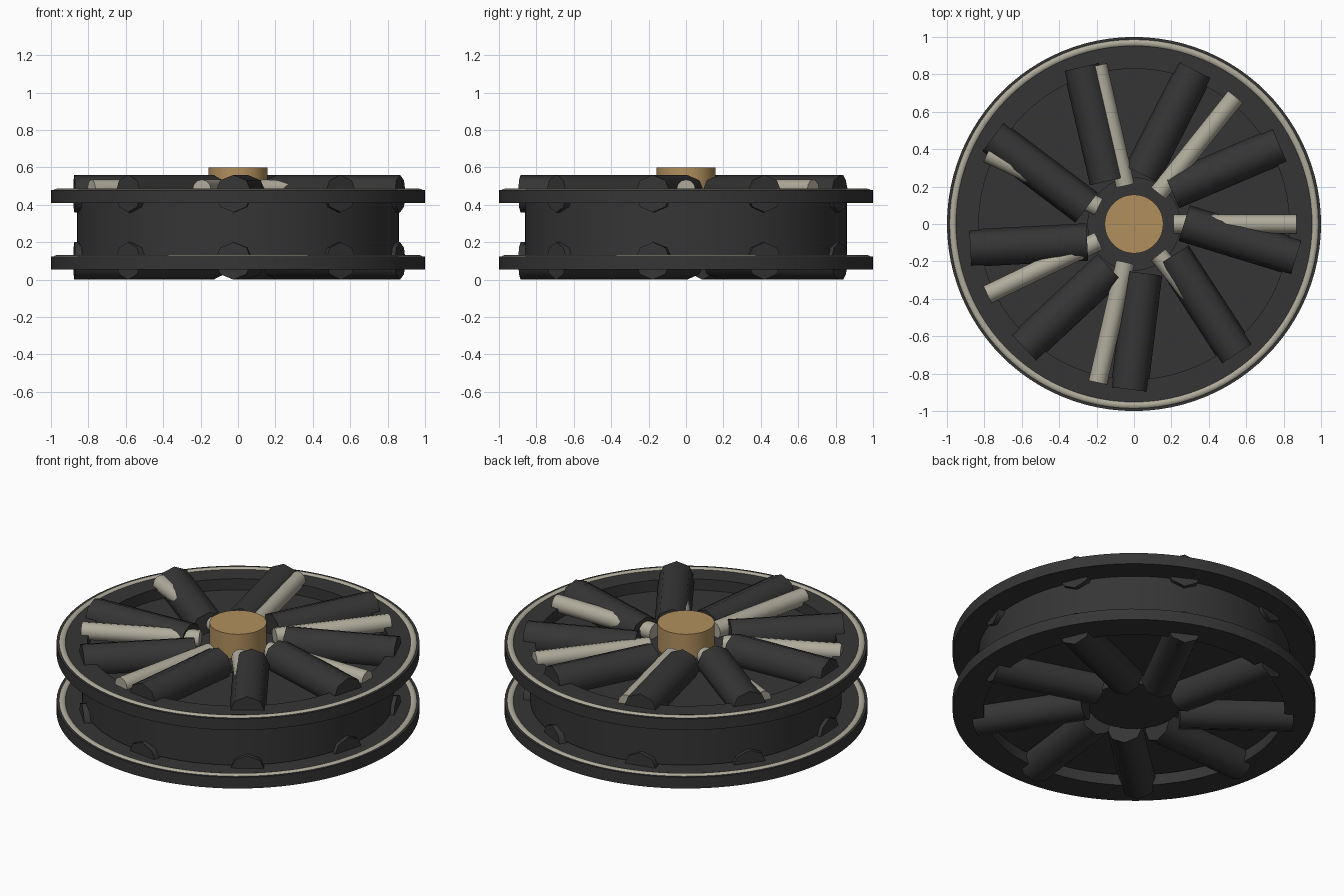
import bpy, bmesh, math
from mathutils import Matrix, Vector

cube = bpy.data.objects.get("Cube")
if cube:
    bpy.data.objects.remove(cube, do_unlink=True)


def material(name, color):
    m = bpy.data.materials.new(name)
    m.use_nodes = True
    m.diffuse_color = (*color, 1)
    m.node_tree.nodes["Principled BSDF"].inputs["Base Color"].default_value = (*color, 1)
    return m


DARK = material("charcoal", (0.036, 0.036, 0.036))
PALE = material("pale_stone", (0.43, 0.41, 0.33))
TAN = material("tan", (0.44, 0.28, 0.11))


def finish(name, bm, mat, angle=60):
    bmesh.ops.recalc_face_normals(bm, faces=bm.faces)
    mesh = bpy.data.meshes.new(name)
    bm.to_mesh(mesh)
    bm.free()
    mesh.materials.append(mat)
    ob = bpy.data.objects.new(name, mesh)
    bpy.context.collection.objects.link(ob)
    bpy.ops.object.select_all(action="DESELECT")
    ob.select_set(True)
    bpy.context.view_layer.objects.active = ob
    bpy.ops.object.shade_smooth_by_angle(angle=math.radians(angle))
    return ob


def cylinder(name, radius, z0, z1, mat, sides=64):
    bm = bmesh.new()
    bmesh.ops.create_cone(bm, cap_ends=True, segments=sides, radius1=radius, radius2=radius,
                          depth=z1 - z0, matrix=Matrix.Translation((0, 0, (z0 + z1) / 2)))
    return finish(name, bm, mat, 30)


def ring(name, profile, mat, steps=96):
    """Revolve a closed (radius, height) profile around the z axis."""
    bm = bmesh.new()
    loops = []
    for i in range(steps):
        a = 2 * math.pi * i / steps
        loops.append([bm.verts.new((r * math.cos(a), r * math.sin(a), z)) for r, z in profile])
    n = len(profile)
    for i in range(steps):
        a, b = loops[i], loops[(i + 1) % steps]
        for j in range(n):
            k = (j + 1) % n
            bm.faces.new((a[j], b[j], b[k], a[k]))
    return finish(name, bm, mat, 50)


def bars(name, count, start, radius, inner, outer, offset, z, sides, mat):
    """Rods lying flat around the hub, shifted sideways by the offset."""
    for i in range(count):
        bm = bmesh.new()
        turn = Matrix.Rotation(math.radians(start) + 2 * math.pi * i / count, 4, "Z")
        place = Matrix.Translation(Vector(((inner + outer) / 2, offset, z)))
        lay = Matrix.Rotation(math.pi / 2, 4, "Y")
        bmesh.ops.create_cone(bm, cap_ends=True, segments=sides, radius1=radius, radius2=radius,
                              depth=outer - inner, matrix=turn @ place @ lay)
        # vertex pointing up
        finish(f"{name}_{i + 1}", bm, mat)


# Core drum and hub
cylinder("drum", 0.86, 0.132, 0.41, DARK, 80)
cylinder("inner_hub", 0.25, 0.08, 0.45, DARK, 32)
cylinder("hub_cap", 0.157, 0.40, 0.60, TAN, 48)

# Open flanges with a pale bead on the upper edge, and skewed spokes
for side, base in (("lower", 0.055), ("upper", 0.41)):
    top = base + 0.068
    ring(f"{side}_flange", [(0.83, base), (1, base), (1, top), (0.83, top)], DARK)
    bead = [(0.969 + 0.017 * math.cos(t * math.pi / 4), top + 0.008 * math.sin(t * math.pi / 4))
            for t in range(8)]
    ring(f"{side}_bead", bead, PALE)
    bars(f"{side}_spoke", 9, 23, 0.1, 0.255, 0.881, 0.083,
         0.1 if side == "lower" else 0.46, 8, DARK)

# Thin radial rods on the upper side only
bars("pale_rod", 7, 0, 0.05, 0.21, 0.87, 0, 0.485, 12, PALE)
